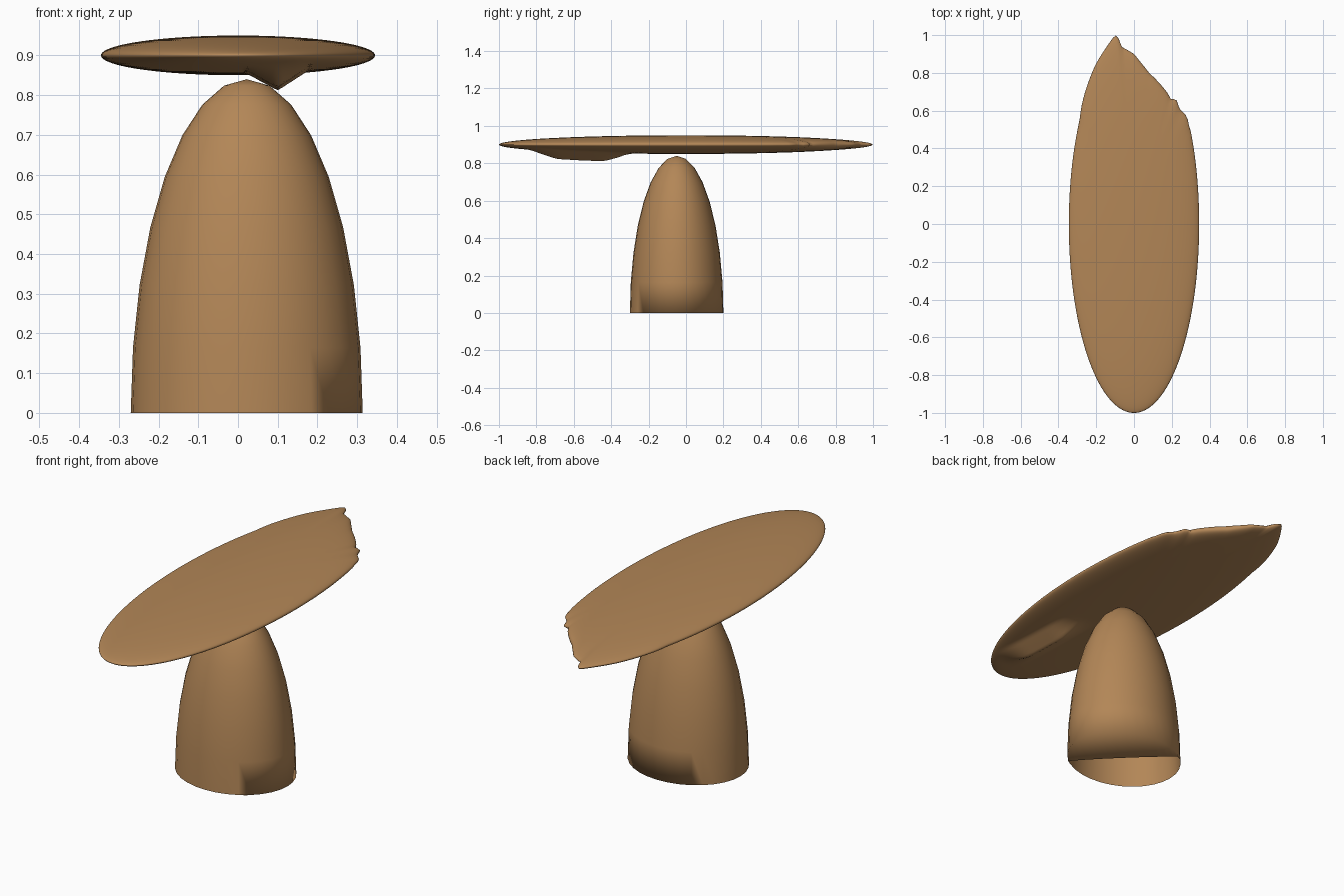
import bpy, bmesh, math
from mathutils import Vector

if "Cube" in bpy.data.objects:
    bpy.data.objects.remove(bpy.data.objects["Cube"])

wood = bpy.data.materials.new("warm_brown")
wood.diffuse_color = (0.45, 0.24, 0.095, 1)
wood.use_nodes = True
wood.node_tree.nodes["Principled BSDF"].inputs["Base Color"].default_value = wood.diffuse_color


def finish(name, bm, sharp):
    mesh = bpy.data.meshes.new(name)
    bm.to_mesh(mesh)
    bm.free()
    ob = bpy.data.objects.new(name, mesh)
    bpy.context.collection.objects.link(ob)
    mesh.materials.append(wood)
    bpy.ops.object.select_all(action='DESELECT')
    ob.select_set(True)
    bpy.context.view_layer.objects.active = ob
    bpy.ops.object.shade_smooth_by_angle(angle=math.radians(sharp))
    return ob


# Slab: flattened ellipsoid with a torn back-right edge and a ridge beneath
RX, RY, RZ, ZC = 0.345, 1.0, 0.05, 0.9
TEAR = [(.295, .50), (.28, .57), (.24, .61), (.22, .67), (.20, .65), (.18, .69),
        (.08, .80), (.04, .85), (0, .90), (-.07, .94), (-.08, .98), (-.10, 1.0),
        (-.15, .93), (-.20, .85), (-.245, .74), (-.288, .55)]
TEAR = [(math.atan2(y, x), math.hypot(x, y)) for x, y in TEAR]


def edge_scale(x, y):
    """Ratio of the torn outline to the plain ellipse in this direction."""
    a = math.atan2(y, x)
    for (a0, r0), (a1, r1) in zip(TEAR, TEAR[1:]):
        if a0 <= a <= a1:
            r = r0 + (r1 - r0) * (a - a0) / (a1 - a0)
            return r / (1 / math.hypot(math.cos(a) / RX, math.sin(a) / RY))
    return 1.0


def smooth(t):
    t = max(0.0, min(1.0, t))
    return t * t * (3 - 2 * t)


bm = bmesh.new()
bmesh.ops.create_uvsphere(bm, u_segments=160, v_segments=64, radius=1)
for v in bm.verts:
    s = math.hypot(v.co.x, v.co.y)
    x, y, z = v.co.x * RX, v.co.y * RY, ZC + v.co.z * RZ
    if s > 0.01:
        k = 1 + (edge_scale(x, y) - 1) * s ** 4
        x, y = x * k, y * k
    if v.co.z < 0:
        across = max(0.0, 1 - abs(x - 0.10) / 0.08)
        along = smooth((y + 0.88) / 0.22) * smooth((-0.27 - y) / 0.18)
        z -= 0.046 * across * along * smooth(-v.co.z * 2.5)
    v.co = (x, y, z)
finish("slab_top", bm, 60)

# Pedestal: hollow half-ovoid, with the back-right of its base folded inward
CX, CY, SEG, ROWS = 0.022, -0.05, 32, 8
bm = bmesh.new()
tip = bm.verts.new((CX, CY, 0.84))
rings = []
for i in range(1, ROWS + 1):
    t = i / ROWS * math.pi / 2
    rings.append([bm.verts.new((CX + 0.292 * math.sin(t) * math.cos(a),
                                CY + 0.25 * math.sin(t) * math.sin(a),
                                0.84 * math.cos(t)))
                  for a in (2 * math.pi * j / SEG for j in range(SEG))])
for j in range(SEG):
    n = (j + 1) % SEG
    bm.faces.new((tip, rings[0][j], rings[0][n]))
    for up, low in zip(rings, rings[1:]):
        bm.faces.new((up[j], low[j], low[n], up[n]))
fold = Vector((1, 1, 0)).normalized()
rim = rings[-1]
inner = []
for v in rim:
    d = (v.co - Vector((CX, CY, 0))).dot(fold)
    inner.append(bm.verts.new(v.co - fold * d * 0.95) if d > 0.02 else v)
for j in range(SEG):
    n = (j + 1) % SEG
    quad = list(dict.fromkeys((rim[j], inner[j], inner[n], rim[n])))
    if len(quad) > 2:
        bm.faces.new(quad)
finish("pedestal", bm, 100)
